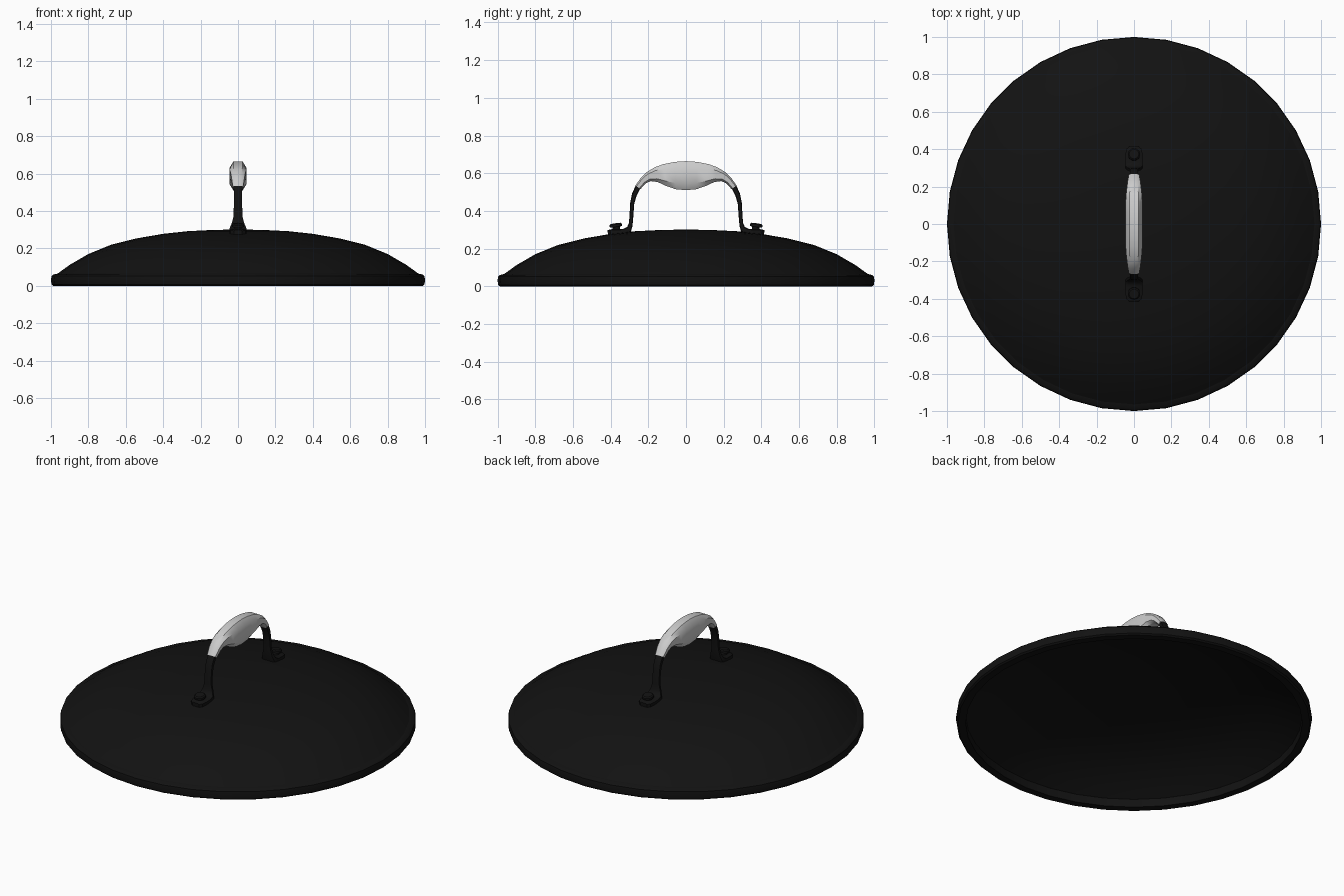
import bpy, bmesh, math
from mathutils import Matrix

if "Cube" in bpy.data.objects:
    bpy.data.objects.remove(bpy.data.objects["Cube"])

black = bpy.data.materials.new("black")
black.diffuse_color = (0.006, 0.006, 0.006, 1)
black.use_nodes = True
black.node_tree.nodes["Principled BSDF"].inputs["Base Color"].default_value = black.diffuse_color


def finish(name, bm, mat=None, angle=35):
    bmesh.ops.remove_doubles(bm, verts=bm.verts, dist=1e-5)
    bmesh.ops.recalc_face_normals(bm, faces=bm.faces)
    me = bpy.data.meshes.new(name)
    bm.to_mesh(me)
    bm.free()
    ob = bpy.data.objects.new(name, me)
    bpy.context.collection.objects.link(ob)
    if mat:
        me.materials.append(mat)
    bpy.ops.object.select_all(action='DESELECT')
    ob.select_set(True)
    bpy.context.view_layer.objects.active = ob
    bpy.ops.object.shade_smooth_by_angle(angle=math.radians(angle))
    return ob


def lathe(name, profile, steps, mat, closed=False):
    bm = bmesh.new()
    vs = [bm.verts.new((r, 0, z)) for r, z in profile]
    es = [bm.edges.new(p) for p in zip(vs, vs[1:])]
    if closed:
        es.append(bm.edges.new((vs[-1], vs[0])))
    bmesh.ops.spin(bm, geom=vs + es, cent=(0, 0, 0), axis=(0, 0, 1),
                   angle=2 * math.pi, steps=steps)
    return finish(name, bm, mat)


def loft(name, sections, mat=None, cut=0.6, side=1):
    """Each section: outer (y, z), inner (y, z), half width; 8-sided ring."""
    ring = [(cut, 1), (1, cut), (1, -cut), (cut, -1),
            (-cut, -1), (-1, -cut), (-1, cut), (-cut, 1)]
    bm = bmesh.new()
    rows = []
    for (yo, zo), (yi, zi), w in sections:
        rows.append([bm.verts.new((u * w,
                                   side * ((yo + yi) / 2 + t * (yo - yi) / 2),
                                   (zo + zi) / 2 + t * (zo - zi) / 2))
                     for u, t in ring])
    for a, b in zip(rows, rows[1:]):
        for i in range(8):
            j = (i + 1) % 8
            bm.faces.new((a[i], a[j], b[j], b[i]))
    bm.faces.new(rows[0])
    bm.faces.new(rows[-1])
    return finish(name, bm, mat)


# Hollow domed lid
dome = [(0.965, 0.065), (0.9, 0.112), (0.8, 0.17), (0.68, 0.219), (0.54, 0.254),
        (0.4, 0.278), (0.27, 0.292), (0.13, 0.299), (0, 0.301)]
under = [(r * 0.985, z - 0.018) for r, z in reversed(dome)]
lathe("lid_dome", dome + under, 36, black, closed=False)

# Rim band
lathe("lid_rim", [(0.945, 0.0), (0.988, 0.0), (0.997, 0.008), (1.0, 0.03),
                  (0.997, 0.052), (0.988, 0.06), (0.962, 0.066), (0.945, 0.05)],
      36, black, closed=True)

# Grip, thick in the middle and pinched toward both ends
half = [((0.0, 0.664), (0.0, 0.510), 0.046),
        ((0.06, 0.660), (0.055, 0.515), 0.046),
        ((0.12, 0.648), (0.105, 0.532), 0.045),
        ((0.165, 0.632), (0.15, 0.553), 0.042),
        ((0.21, 0.605), (0.188, 0.558), 0.037),
        ((0.24, 0.575), (0.215, 0.545), 0.033),
        ((0.268, 0.535), (0.242, 0.515), 0.028)]
mirrored = [((-a[0], a[1]), (-b[0], b[1]), w) for a, b, w in reversed(half[1:])]
loft("handle_grip", mirrored + half, cut=0.55)

# Bracket arms with flared feet, and their screws
arm = [((0.245, 0.565), (0.225, 0.550), 0.022),
       ((0.268, 0.533), (0.243, 0.518), 0.023),
       ((0.287, 0.490), (0.264, 0.475), 0.022),
       ((0.296, 0.445), (0.275, 0.435), 0.022),
       ((0.300, 0.370), (0.280, 0.365), 0.024),
       ((0.303, 0.335), (0.284, 0.320), 0.034),
       ((0.312, 0.315), (0.293, 0.288), 0.044),
       ((0.332, 0.305), (0.322, 0.275), 0.046),
       ((0.375, 0.304), (0.372, 0.270), 0.046),
       ((0.403, 0.302), (0.400, 0.268), 0.039),
       ((0.416, 0.298), (0.414, 0.268), 0.022)]
for side, label in ((1, "back"), (-1, "front")):
    loft("handle_arm_" + label, arm, black, 0.7, side)
    screw = lathe("screw_" + label, [(0, 0.0), (0.02, 0.0), (0.02, 0.016), (0.033, 0.018),
                                     (0.033, 0.030), (0.026, 0.036), (0, 0.037)], 16, black)
    screw.matrix_world = (Matrix.Translation((0, side * 0.369, 0.298))
                          @ Matrix.Rotation(-side * math.radians(8), 4, 'X'))
